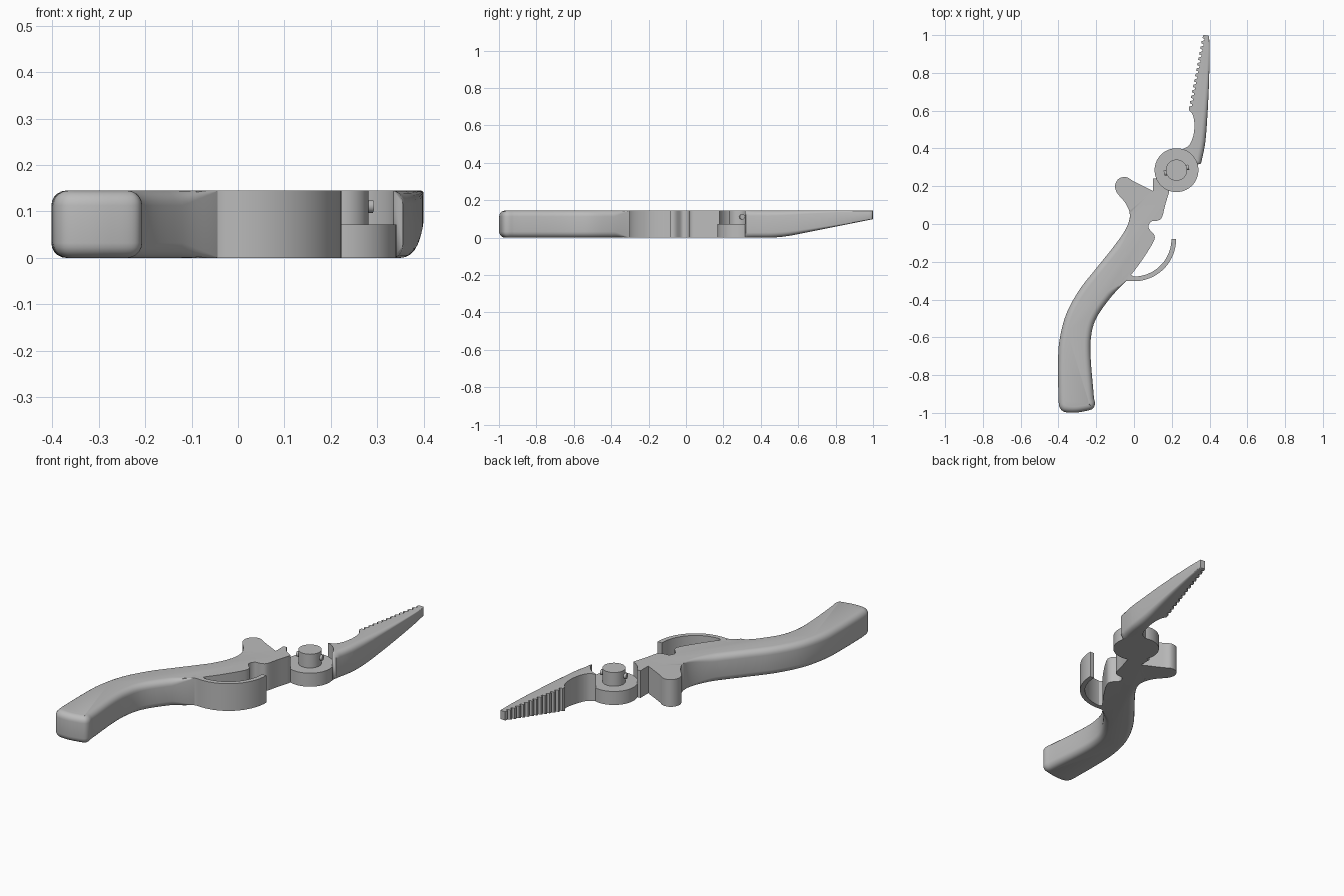
import bpy, bmesh
from math import sin, cos, pi, radians
from mathutils import Vector

cube = bpy.data.objects.get("Cube")
if cube:
    bpy.data.objects.remove(cube, do_unlink=True)

HEIGHT = 0.145
STEP = 0.072
PIVOT = Vector((0.225, 0.285))
DISC_R = 0.116

grey = bpy.data.materials.new("plain grey")
grey.use_nodes = True
colour = (0.5, 0.5, 0.5, 1)
grey.diffuse_color = colour
grey.node_tree.nodes["Principled BSDF"].inputs["Base Color"].default_value = colour


def clamp(t):
    return max(0.0, min(1.0, t))


def finish(bm, name):
    bmesh.ops.recalc_face_normals(bm, faces=bm.faces)
    mesh = bpy.data.meshes.new(name)
    bm.to_mesh(mesh)
    bm.free()
    obj = bpy.data.objects.new(name, mesh)
    bpy.context.collection.objects.link(obj)
    mesh.materials.append(grey)
    bpy.ops.object.select_all(action='DESELECT')
    obj.select_set(True)
    bpy.context.view_layer.objects.active = obj
    bpy.ops.object.shade_smooth_by_angle(angle=radians(32))
    return obj


def spline(points, steps=5):
    """Smooth open curve through the points."""
    p = [Vector(q) for q in points]
    p = [2 * p[0] - p[1]] + p + [2 * p[-1] - p[-2]]
    out = []
    for a, b, c, d in zip(p, p[1:], p[2:], p[3:]):
        for i in range(steps):
            t = i / steps
            out.append(0.5 * (2 * b + (c - a) * t + (2 * a - 5 * b + 4 * c - d) * t * t
                              + (3 * b - a - 3 * c + d) * t ** 3))
    return out + [p[-2]]


def arc(centre, radius, start, end, count=16):
    angles = [radians(start + (end - start) * i / count) for i in range(count + 1)]
    return [Vector(centre) + radius * Vector((cos(a), sin(a))) for a in angles]


def plate(outline, z0=0.0, z1=HEIGHT, steps=5):
    """Extrude (point, rounding) pairs, listed clockwise, with rounded rims."""
    clean = []
    for pt, r in outline:
        if not clean or (pt - clean[-1][0]).length > 1e-4:
            clean.append((pt, r))
    n = len(clean)
    inward = []
    for i in range(n):
        d = (clean[(i + 1) % n][0] - clean[i - 1][0]).normalized()
        inward.append(Vector((d.y, -d.x)))
    levels = [(i / steps * pi / 2, False) for i in range(steps + 1)]
    levels += [(a, True) for a, _ in reversed(levels)]
    bm = bmesh.new()
    rings = []
    for a, top in levels:
        ring = []
        for (pt, r), nrm in zip(clean, inward):
            q = pt + nrm * r * (1 - sin(a))
            lift = r * (1 - cos(a))
            ring.append(bm.verts.new((q.x, q.y, z1 - lift if top else z0 + lift)))
        rings.append(ring)
    for lo, hi in zip(rings, rings[1:]):
        for i in range(n):
            j = (i + 1) % n
            bm.faces.new((lo[i], lo[j], hi[j], hi[i]))
    bm.faces.new(rings[0])
    bm.faces.new(rings[-1])
    bmesh.ops.remove_doubles(bm, verts=bm.verts, dist=1e-5)
    return bm


def cylinder(name, radius, z0, z1, segments=64):
    bm = plate([(p, 0) for p in arc(PIVOT, radius, 360, 0, segments)[:-1]], z0, z1)
    return finish(bm, name)


# Handle: outer side with thumb stop, socket around the disc, inner side, butt
outer = spline([(-0.4, -0.93), (-0.402, -0.75), (-0.395, -0.62), (-0.36, -0.48),
                (-0.29, -0.35), (-0.2, -0.235), (-0.1, -0.11), (-0.04, -0.02),
                (-0.022, 0.05), (-0.045, 0.11), (-0.09, 0.165), (-0.1, 0.205),
                (-0.08, 0.24), (-0.04, 0.248), (0.0, 0.225), (0.1, 0.175)])
socket = [Vector((0.1, 0.24))] + arc(PIVOT, DISC_R - 0.002, 202, 250)
inner = spline([(0.185, 0.165), (0.165, 0.1), (0.148, 0.035), (0.125, 0.018),
                (0.09, 0.012), (0.077, -0.02), (0.108, -0.06), (0.1, -0.1),
                (0.04, -0.195), (-0.02, -0.275), (-0.05, -0.31), (-0.12, -0.385),
                (-0.195, -0.49), (-0.225, -0.58), (-0.23, -0.7), (-0.212, -0.92)])
butt = spline([(-0.212, -0.92), (-0.207, -0.955), (-0.222, -0.98), (-0.27, -0.993),
               (-0.32, -0.999), (-0.37, -0.994), (-0.394, -0.97), (-0.4, -0.93)])
ROUND = 0.032
outline = [(p, ROUND * clamp((0.06 - p.y) / 0.16)) for p in outer]
outline += [(p, 0) for p in socket]
outline += [(p, ROUND * clamp((-0.3 - p.y) / 0.08)) for p in inner]
outline += [(p, ROUND) for p in butt[:-1]]
finish(plate(outline), "handle")

# Finger guard: curved strip springing from the handle
guard = arc((0, -0.08), 0.198, -108, 0, 32) + arc((0, -0.08), 0.223, 0, -108, 32)
finish(plate([(p, 0) for p in guard]), "finger_guard")
fillet = spline([(-0.09, -0.34), (-0.05, -0.305), (0.0, -0.303)])
finish(plate([(p, 0) for p in [Vector((-0.03, -0.26))] + [Vector((0.0, -0.279))]
              + fillet[::-1]]), "guard_root")

# Jaw: inner edge with teeth, tip, outer edge, socket around the disc
base, tip = Vector((0.29, 0.61)), Vector((0.362, 0.985))
TEETH = 13
side = Vector((0.013, 0.0))
teeth = []
for i in range(TEETH):
    for t, depth in ((0.0, 0), (0.4, 0), (0.55, 1), (0.85, 1)):
        teeth.append(base.lerp(tip, (i + t) / TEETH) + side * depth)
throat = spline([(0.255, 0.395), (0.29, 0.415), (0.312, 0.46), (0.32, 0.52),
                 (0.312, 0.575), (0.29, 0.605)])
back = spline([(0.398, 0.99), (0.4, 0.9), (0.397, 0.75), (0.389, 0.58),
               (0.377, 0.43), (0.355, 0.32)])
jaw_socket = arc(PIVOT, DISC_R - 0.002, 15, 74)
jaw = [(p, 0) for p in throat + teeth + [tip, Vector((0.367, 1.0)), Vector((0.395, 0.998))]]
jaw += [(p, 0.008 + 0.02 * clamp((1 - p.y) / 0.5)) for p in back]
jaw += [(p, 0) for p in jaw_socket]
bm = plate(jaw)
# Taper the underside towards the tip
BEND = 0.43
for i in range(8):
    bmesh.ops.bisect_plane(bm, geom=bm.verts[:] + bm.edges[:] + bm.faces[:],
                           plane_co=(0, BEND + 0.025 * i, 0), plane_no=(0, 1, 0))
for v in bm.verts:
    t = max(0.0, v.co.y - BEND)
    rise = 0.2 * (t * t / 0.3 if t < 0.15 else t - 0.075)
    v.co.z = rise + v.co.z * (HEIGHT - rise) / HEIGHT
finish(bm, "jaw")

# Pivot: half-height disc, pin and two locking lugs
cylinder("pivot_disc", DISC_R, 0, STEP)
cylinder("pivot_pin", 0.056, STEP - 0.01, HEIGHT)
for name, angle in (("left_lug", 14), ("right_lug", 194)):
    bm = bmesh.new()
    bmesh.ops.create_cone(bm, cap_ends=True, segments=24, radius1=0.014,
                          radius2=0.014, depth=0.03)
    direction = Vector((cos(radians(angle)), sin(radians(angle)), 0))
    turn = direction.to_track_quat('Z', 'Y').to_matrix().to_4x4()
    bmesh.ops.transform(bm, matrix=turn, verts=bm.verts)
    bmesh.ops.translate(bm, vec=PIVOT.to_3d() + direction * 0.052 + Vector((0, 0, 0.111)),
                        verts=bm.verts)
    finish(bm, name)
